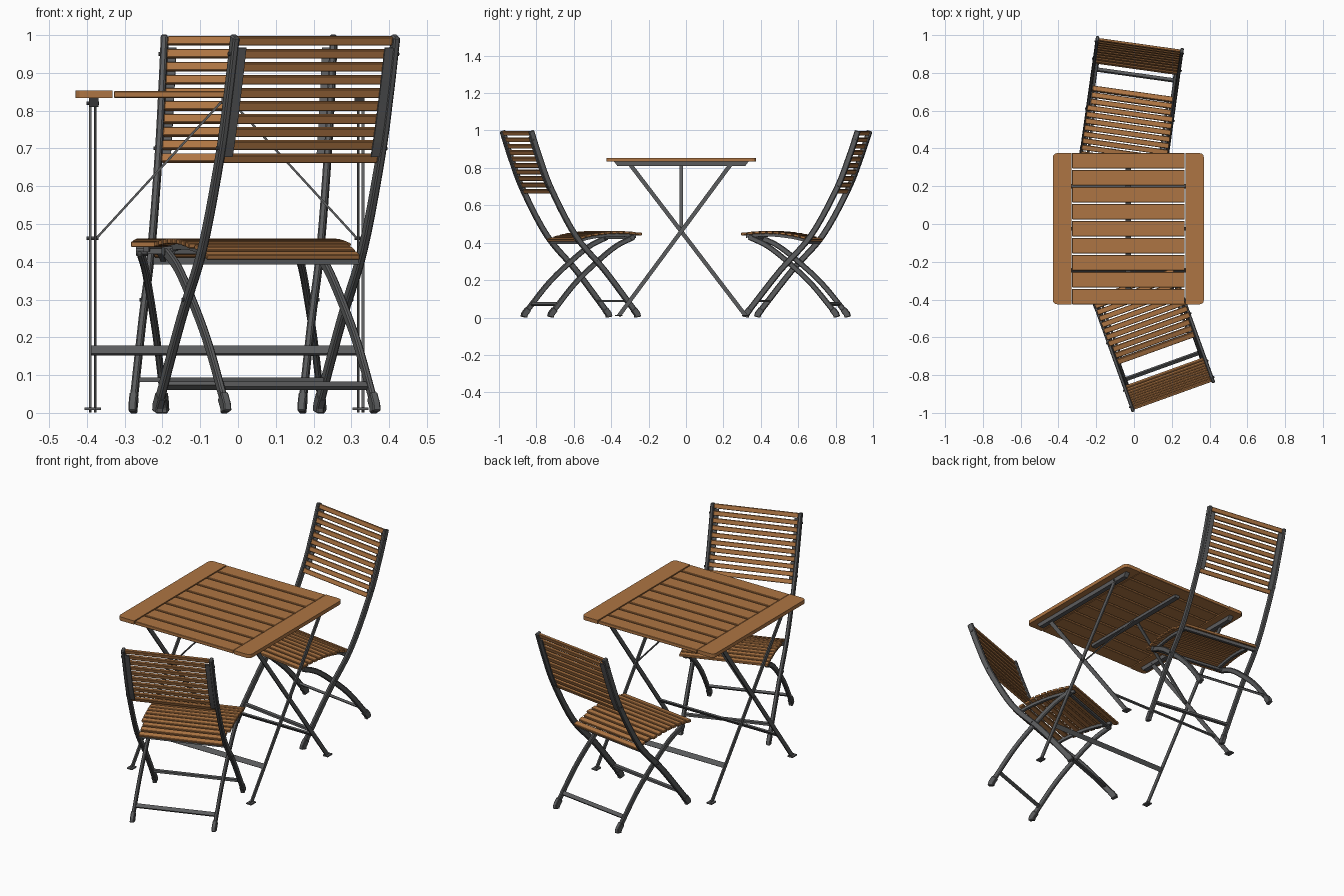
import bpy, bmesh, math
from mathutils import Matrix, Vector

cube = bpy.data.objects.get("Cube")
if cube:
    bpy.data.objects.remove(cube)


def material(name, color):
    m = bpy.data.materials.new(name)
    m.use_nodes = True
    m.diffuse_color = (*color, 1)
    bsdf = m.node_tree.nodes["Principled BSDF"]
    bsdf.inputs["Base Color"].default_value = (*color, 1)
    bsdf.inputs["Roughness"].default_value = 0.7
    return m


WOOD = material("warm wood", (0.42, 0.178, 0.056))
METAL = material("dark grey metal", (0.105, 0.107, 0.11))
HERE = Matrix.Identity(4)


def finish(name, bm, mat, frame, bevel=0.0):
    bmesh.ops.recalc_face_normals(bm, faces=bm.faces)
    mesh = bpy.data.meshes.new(name)
    bm.to_mesh(mesh)
    bm.free()
    mesh.materials.append(mat)
    ob = bpy.data.objects.new(name, mesh)
    bpy.context.collection.objects.link(ob)
    ob.matrix_world = frame
    if bevel:
        mod = ob.modifiers.new("soft edges", "BEVEL")
        mod.width = bevel
        mod.segments = 1
    return ob


def box(name, center, size, mat, frame=HERE, tilt=0.0, bevel=0.0):
    """Box turned by tilt about the x axis."""
    bm = bmesh.new()
    m = Matrix.Translation(center) @ Matrix.Rotation(tilt, 4, "X") @ Matrix.Diagonal((*size, 1))
    bmesh.ops.create_cube(bm, size=1, matrix=m)
    return finish(name, bm, mat, frame, bevel)


def bolt(name, center, length, radius, frame=HERE):
    """Short cylinder along the x axis."""
    bm = bmesh.new()
    m = Matrix.Translation(center) @ Matrix.Rotation(math.pi / 2, 4, "Y")
    bmesh.ops.create_cone(bm, cap_ends=True, segments=10, radius1=radius, radius2=radius,
                          depth=length, matrix=m)
    return finish(name, bm, METAL, frame)


def curve_points(points, steps=5):
    """Smooth curve through 2D points (y, z)."""
    p = [Vector(q) for q in points]
    p = [2 * p[0] - p[1]] + p + [2 * p[-1] - p[-2]]
    out = []
    for a, b, c, d in zip(p, p[1:], p[2:], p[3:]):
        for i in range(steps):
            t = i / steps
            out.append(0.5 * (2 * b + (c - a) * t + (2 * a - 5 * b + 4 * c - d) * t**2
                              + (3 * b - a - 3 * c + d) * t**3))
    return out + [p[-2]]


def bar(name, path, x, width, depth, mat, frame=HERE, bevel=0.0):
    """Flat bar swept along a path lying in a plane of constant x."""
    bm = bmesh.new()
    rings = []
    for i, p in enumerate(path):
        t = (path[min(i + 1, len(path) - 1)] - path[max(i - 1, 0)]).normalized()
        n = Vector((-t.y, t.x)) * depth / 2
        rings.append([bm.verts.new((x + sx * width / 2, p.x + sn * n.x, p.y + sn * n.y))
                      for sx, sn in ((-1, -1), (1, -1), (1, 1), (-1, 1))])
    for r, s in zip(rings, rings[1:]):
        for k in range(4):
            bm.faces.new((r[k], r[(k + 1) % 4], s[(k + 1) % 4], s[k]))
    bm.faces.new(rings[0])
    bm.faces.new(rings[-1])
    return finish(name, bm, mat, frame, bevel)


def at_height(path, z):
    """Point and tangent of a path at a height."""
    for a, b in zip(path, path[1:]):
        if min(a.y, b.y) <= z <= max(a.y, b.y):
            return a.lerp(b, (z - a.y) / (b.y - a.y)), (b - a).normalized()


# Folding chair: origin under the top of the backrest, facing +y
RAIL = curve_points([(0, 0.998), (0.05, 0.85), (0.118, 0.68), (0.255, 0.435), (0.42, 0.25), (0.6, 0.022)])
LEG = curve_points([(0.59, 0.43), (0.49, 0.382), (0.38, 0.297), (0.255, 0.182), (0.122, 0.022)])
SEAT = curve_points([(0.25, 0.412), (0.33, 0.437), (0.44, 0.453), (0.54, 0.454), (0.63, 0.446)], 8)


def chair(label, frame):
    for side, s in (("left", 1), ("right", -1)):
        tag = f"{label}_{side}"
        bar(tag + "_back_rail", RAIL, s * 0.226, 0.018, 0.031, METAL, frame, 0.004)
        bar(tag + "_rear_leg", LEG, s * 0.21, 0.016, 0.028, METAL, frame, 0.004)
        # Strip behind the backrest slats and bearer under the seat slats
        strip = [p + Vector((-0.01, -0.002)) for p in RAIL if 0.67 < p.y < 0.98]
        bar(tag + "_slat_strip", strip, s * 0.207, 0.024, 0.006, METAL, frame)
        bearer = [p - Vector((0, 0.014)) for p in SEAT[2:-2]]
        bar(tag + "_seat_bearer", bearer, s * 0.19, 0.014, 0.016, METAL, frame)
        bolt(tag + "_seat_pivot", (s * 0.205, 0.58, 0.428), 0.03, 0.013, frame)
        # Bolts and feet
        for z in (0.95, 0.7, 0.3):
            p, _ = at_height(RAIL, z)
            bolt(f"{tag}_rail_bolt", (s * 0.23, p.x, p.y), 0.02, 0.005, frame)
        for part, path, x in (("front", RAIL, 0.226), ("rear", LEG, 0.21)):
            end, t = path[-1], (path[-1] - path[-2]).normalized()
            cap = [end - t * 0.03, end + t * 0.004, Vector((end.x + t.x * 0.01, 0.002))]
            bar(f"{tag}_{part}_foot", cap, s * x, 0.021, 0.034, METAL, frame, 0.003)
    # Cross bars
    for name, path, z, half, tilt in (("front", RAIL, 0.088, 0.22, 0.0), ("rear", LEG, 0.072, 0.205, 0.7)):
        p, _ = at_height(path, z)
        box(f"{label}_{name}_stretcher", (0, p.x, p.y), (2 * half, 0.02, 0.012), METAL, frame, tilt)
    box(label + "_seat_crossbar", (0, 0.275, 0.402), (0.44, 0.014, 0.018), METAL, frame)
    box(label + "_seat_front_bar", (0, 0.58, 0.428), (0.4, 0.014, 0.014), METAL, frame)
    # Backrest slats
    for i in range(10):
        p, t = at_height(RAIL, 0.985 - i * 0.0345)
        box(f"{label}_back_slat", (0, p.x + 0.001, p.y), (0.434, 0.024, 0.013), WOOD, frame,
            math.atan2(t.y, t.x), 0.002)
    # Seat slats, shorter where they pass between the rails
    for i in range(11):
        y = 0.264 + i * 0.0352
        a, b = next((a, b) for a, b in zip(SEAT, SEAT[1:]) if a.x <= y <= b.x)
        z = a.lerp(b, (y - a.x) / (b.x - a.x)).y
        box(f"{label}_seat_slat", (0, y, z), (0.43 if i < 3 else 0.456, 0.028, 0.014), WOOD, frame,
            math.atan2(b.y - a.y, b.x - a.x), 0.002)


for label, spot, angle in (("front_chair", (0.205, -0.905, 0), 19.8), ("back_chair", (0.03, 0.95, 0), 172)):
    chair(label, Matrix.Translation(spot) @ Matrix.Rotation(math.radians(angle), 4, "Z"))

# Table, centred on its own frame
TABLE = Matrix.Translation((-0.03, -0.025, 0))
TOP, THICK = 0.843, 0.02


def end_board(name, s):
    bm = bmesh.new()
    bmesh.ops.create_cube(bm, size=1, matrix=Matrix.Translation((s * 0.351, 0, TOP))
                          @ Matrix.Diagonal((0.098, 0.8, THICK, 1)))
    corners = [e for e in bm.edges if abs(e.verts[0].co.z - e.verts[1].co.z) > 0.01
               and e.verts[0].co.x * s > 0.38]
    bmesh.ops.bevel(bm, geom=corners, offset=0.022, segments=3, profile=0.5, affect="EDGES")
    finish(name, bm, WOOD, TABLE)


for side, s in (("left", 1), ("right", -1)):
    end_board(f"table_{side}_end_board", s)
    # Side channel with slanted ends
    rail = box(f"table_{side}_rail", (s * 0.352, 0, 0.822), (0.026, 0.72, 0.024), METAL, TABLE)
    for v in rail.data.vertices:
        if v.co.z < 0.82:
            v.co.y *= 0.95
    # Crossed legs with foot pads
    for part, x, foot, head in (("front", 0.361, -0.335, 0.265), ("back", 0.348, 0.345, -0.275)):
        path = [Vector((foot, 0.008)), Vector((head, 0.82))]
        bar(f"table_{side}_{part}_leg", path, s * x, 0.007, 0.022, METAL, TABLE)
        box(f"table_{side}_{part}_foot", (s * x, foot, 0.0105), (0.03, 0.04, 0.007), METAL, TABLE)
        bolt(f"table_{side}_{part}_bolt", (s * x, head, 0.82), 0.02, 0.005, TABLE)
    bolt(f"table_{side}_pivot", (s * 0.355, 0, 0.462), 0.032, 0.005, TABLE)
    # Diagonal brace from the pivot up to the middle of the top, flat side facing down
    low, high = Vector((s * 0.345, 0, 0.462)), Vector((s * 0.015, 0, 0.822))
    bm = bmesh.new()
    slope = Matrix.Rotation(math.atan2(high.x - low.x, high.z - low.z), 4, "Y")
    bmesh.ops.create_cube(bm, size=1, matrix=Matrix.Translation((low + high) / 2) @ slope
                          @ Matrix.Diagonal((0.006, 0.018, (high - low).length, 1)))
    finish(f"table_{side}_brace", bm, METAL, TABLE)

# Table slats, centre rail and leg stretchers
for i in range(9):
    box("table_slat", (0, -0.36 + i * 0.09, TOP), (0.597, 0.08, 0.018), WOOD, TABLE, 0, 0.002)
box("table_centre_rail", (0, 0, 0.826), (0.028, 0.68, 0.016), METAL, TABLE)
for name, y, half, tilt in (("front", -0.22, 0.361, 0.93), ("back", 0.225, 0.35, -0.91)):
    box(f"table_{name}_stretcher", (0, y, 0.165), (2 * half, 0.026, 0.008), METAL, TABLE, tilt)
